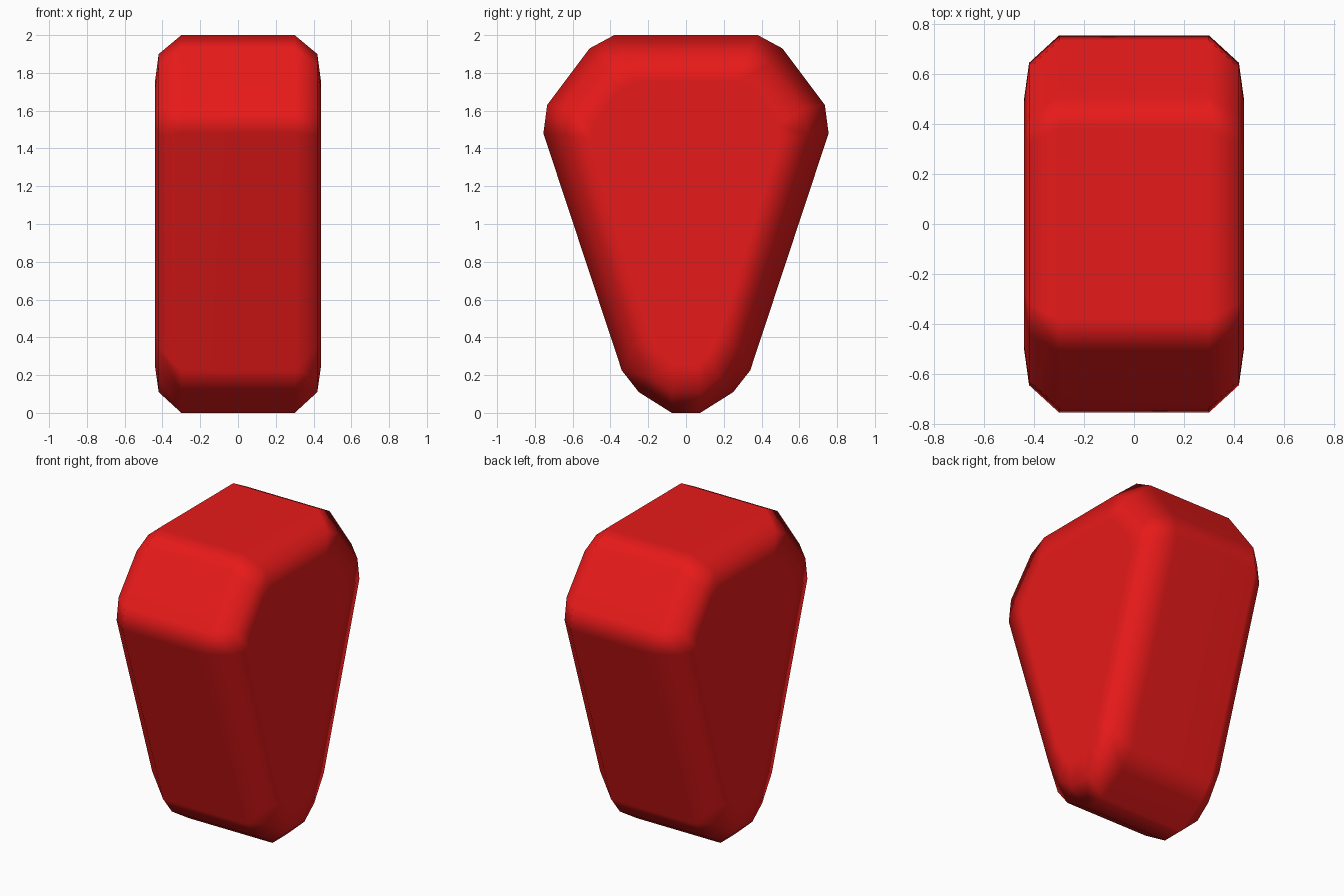
import bpy, bmesh

if "Cube" in bpy.data.objects:
    bpy.data.objects.remove(bpy.data.objects["Cube"])

# Half outlines (y, z) from bottom to top: outer rim, shoulder, flat side
rim = [(.075, 0), (.25, .11), (.34, .225), (.755, 1.48), (.735, 1.63), (.51, 1.93), (.38, 2)]
shoulder = [(.08, .11), (.18, .19), (.28, .35), (.645, 1.47), (.625, 1.61), (.44, 1.84), (.32, 1.9)]
side = [(.06, .25), (.12, .31), (.18, .42), (.5, 1.45), (.485, 1.53), (.35, 1.71), (.27, 1.75)]


def ring(bm, x, half):
    pts = half + [(-y, z) for y, z in reversed(half)]
    return [bm.verts.new((x, y, z)) for y, z in pts]


# Rounded wedge: outlines lofted across x
bm = bmesh.new()
sections = [(-.44, side), (-.42, shoulder), (-.30, rim), (.30, rim), (.42, shoulder), (.44, side)]
rings = [ring(bm, x, half) for x, half in sections]
for a, b in zip(rings, rings[1:]):
    n = len(a)
    for i in range(n):
        j = (i + 1) % n
        bm.faces.new((a[i], a[j], b[j], b[i]))
bm.faces.new(rings[0])
bm.faces.new(rings[-1])
bmesh.ops.recalc_face_normals(bm, faces=bm.faces)
for f in bm.faces:
    f.smooth = True
mesh = bpy.data.meshes.new("wedge_body")
bm.to_mesh(mesh)
bm.free()
body = bpy.data.objects.new("wedge_body", mesh)
bpy.context.collection.objects.link(body)

# Large flat faces keep even shading
mod = body.modifiers.new("even_shading", 'WEIGHTED_NORMAL')
mod.weight = 70

# Red surface
red = bpy.data.materials.new("red")
red.diffuse_color = (.8, .01, .01, 1)
red.use_nodes = True
red.node_tree.nodes["Principled BSDF"].inputs["Base Color"].default_value = red.diffuse_color
mesh.materials.append(red)
